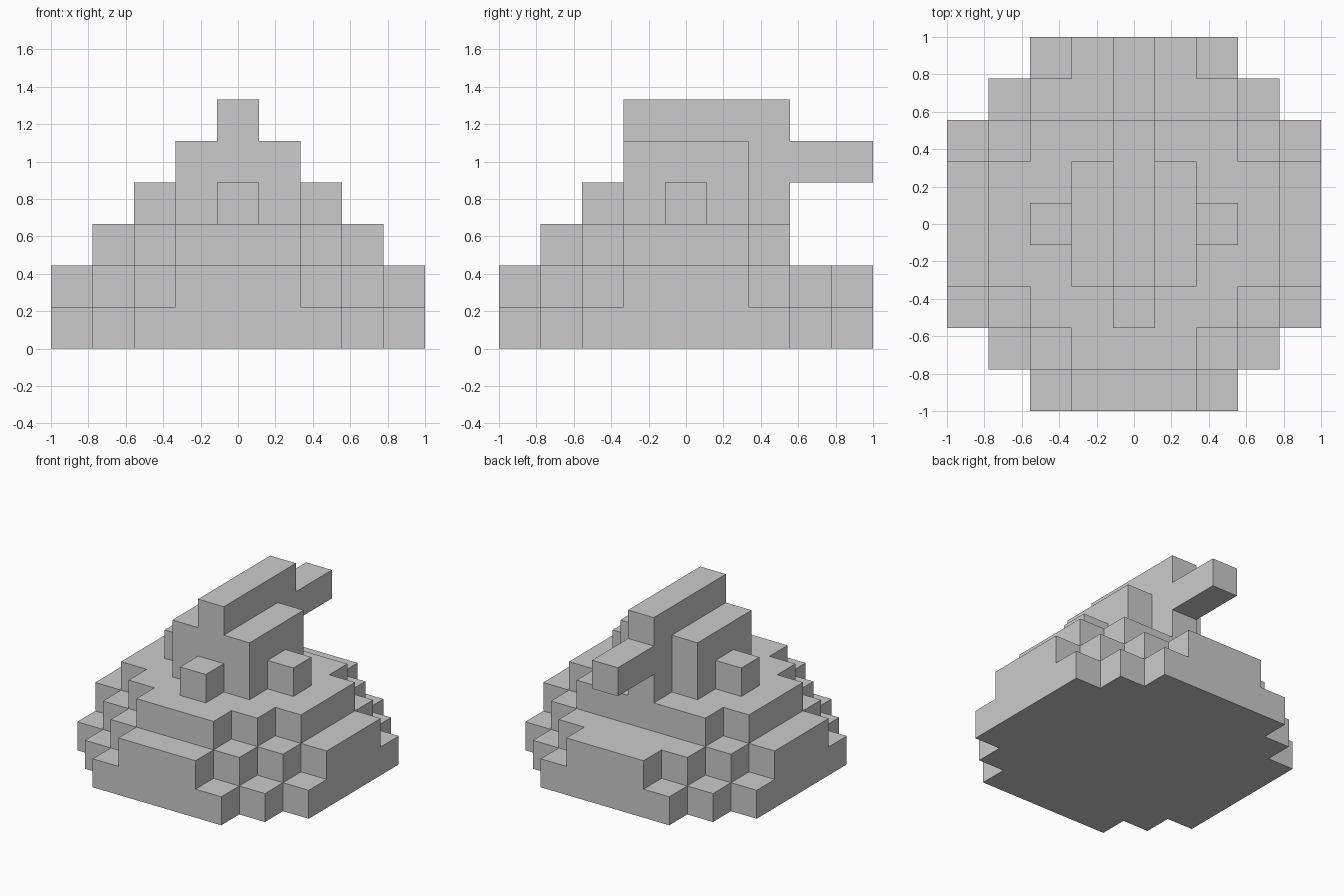
import bpy, bmesh
from mathutils import Vector

if "Cube" in bpy.data.objects:
    bpy.data.objects.remove(bpy.data.objects["Cube"])

U = 2 / 9  # edge of one block; the model is 9 x 9 x 6 blocks


def block(x0, x1, y0, y1, z0, z1):
    """Set of grid cells in an inclusive range."""
    return {(x, y, z) for x in range(x0, x1 + 1)
            for y in range(y0, y1 + 1) for z in range(z0, z1 + 1)}


def tier(z, widths, back=9):
    """Stepped round slab: half width for each |y| row, cut off behind row 'back'."""
    cells = set()
    for row, w in enumerate(widths):
        for y in {row, -row}:
            if y <= back:
                cells |= block(-w, w, y, y, z, z)
    return cells


parts = {
    # stepped round hull, the third tier is cut flat at the back
    "hull_lower_tier": tier(0, [4, 4, 4, 3, 2]),
    "hull_middle_tier": tier(1, [4, 4, 3, 3 - 1, 1]),
    "hull_upper_tier": tier(2, [3, 3, 2, 1], back=2),
    # central tower with front and side knobs
    "tower": block(-1, 1, -1, 1, 3, 4),
    "front_knob": block(0, 0, -2, -2, 3, 3),
    "left_knob": block(-2, -2, 0, 0, 3, 3),
    "right_knob": block(2, 2, 0, 0, 3, 3),
    # top ridge, its rear support and the rear beam
    "top_ridge": block(0, 0, -1, 2, 5, 5),
    "rear_support": block(0, 0, 2, 2, 3, 4),
    "rear_beam": block(0, 0, 3, 4, 4, 4),
}
solid = set().union(*parts.values())


def build(name, cells):
    """Make an object from the outward faces of its cells, leaving out hidden ones."""
    bm = bmesh.new()
    for cell in sorted(cells):
        centre = Vector(cell) + Vector((0, 0, 0.5))
        for axis in range(3):
            for sign in (-1, 1):
                n = Vector((0, 0, 0))
                n[axis] = sign
                if tuple(c + int(d) for c, d in zip(cell, n)) in solid:
                    continue
                a = Vector((0, 0, 0))
                a[(axis + 1) % 3] = 1
                b = n.cross(a)
                corners = [(-1, -1), (1, -1), (1, 1), (-1, 1)]
                bm.faces.new([bm.verts.new((centre + (n + a * s + b * t) / 2) * U)
                              for s, t in corners])
    bmesh.ops.remove_doubles(bm, verts=bm.verts, dist=0.001)
    mesh = bpy.data.meshes.new(name)
    bm.to_mesh(mesh)
    bm.free()
    bpy.context.collection.objects.link(bpy.data.objects.new(name, mesh))


for part_name, part_cells in parts.items():
    build(part_name, part_cells)
